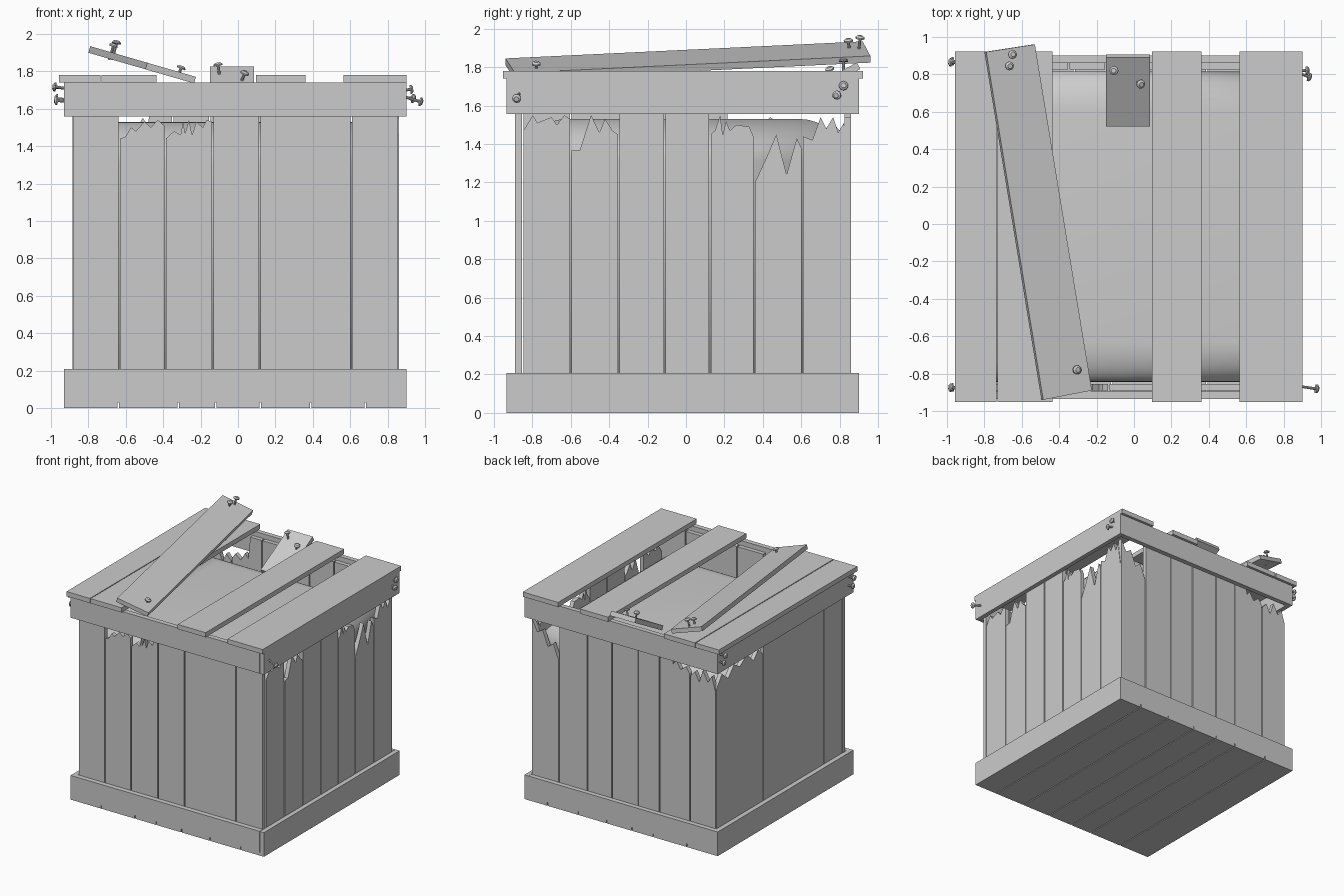
import bpy, bmesh
from mathutils import Vector


def finish(name, bm, smooth=False):
    bmesh.ops.recalc_face_normals(bm, faces=bm.faces)
    me = bpy.data.meshes.new(name)
    bm.to_mesh(me)
    bm.free()
    for p in me.polygons:
        p.use_smooth = smooth
    ob = bpy.data.objects.new(name, me)
    bpy.context.collection.objects.link(ob)
    return ob


def prism(name, outline, offset):
    """Extrude a flat outline by an offset vector."""
    bm = bmesh.new()
    face = bm.faces.new([bm.verts.new(p) for p in outline])
    ext = bmesh.ops.extrude_face_region(bm, geom=[face])
    bmesh.ops.translate(bm, vec=Vector(offset),
                        verts=[v for v in ext["geom"] if isinstance(v, bmesh.types.BMVert)])
    return finish(name, bm)


def box(name, x0, x1, y0, y1, z0, z1):
    return prism(name, [(x0, y0, z0), (x1, y0, z0), (x1, y1, z0), (x0, y1, z0)], (0, 0, z1 - z0))


def nail(name, base, direction, length):
    d = Vector(direction).normalized()
    bm = bmesh.new()
    # shaft, head disc, low dome: (bottom radius, top radius, start, height)
    for r1, r2, z, h in ((.007, .008, -.03, length + .03), (.024, .024, length, .008),
                         (.024, .013, length + .008, .009)):
        part = bmesh.ops.create_cone(bm, cap_ends=True, segments=10, radius1=r1, radius2=r2, depth=h)
        bmesh.ops.translate(bm, vec=(0, 0, z + h / 2), verts=part["verts"])
    ob = finish(name, bm)
    ob.rotation_euler = d.to_track_quat('Z', 'Y').to_euler()
    ob.location = base
    return ob


# Bottom boards running front to back
cuts = [-.93, -.64, -.32, -.12, .12, .39, .68, .90]
for i, (a, b) in enumerate(zip(cuts, cuts[1:])):
    box(f"bottom_board_{i}", a + (.004 if i else 0), b - (.004 if i < 6 else 0), -.935, .90, 0, .028)

# Lower and upper rails
for level, z0, z1 in (("lower", .028, .207), ("upper", 1.557, 1.74)):
    box(f"{level}_rail_front", -.93, .86, -.935, -.893, z0, z1)
    box(f"{level}_rail_back", -.93, .86, .86, .90, z0, z1)
    box(f"{level}_rail_right", .862, .90, -.935, .90, z0, z1)
    box(f"{level}_rail_left", -.93, -.89, -.893, .86, z0, z1)


# Wall boards, some with broken tops (points run along the wall, then height)
def wall(name, cuts, place, offset, broken):
    for i, (a, b) in enumerate(zip(cuts, cuts[1:])):
        a, b = a + .004, b - .004
        top = broken.get(i, [(0, 1.70), (1, 1.70)])
        line = [(a, .028), (b, .028)] + [(a + (b - a) * t, z) for t, z in reversed(top)]
        prism(f"{name}_board_{i}", [place(u, z) for u, z in line], offset)


wall("front", [-.885, -.635, -.39, -.135, .115, .605, .86],
     lambda u, z: (u, -.89, z), (0, .035, 0), {
    1: [(0, 1.44), (.12, 1.45), (.25, 1.5), (.36, 1.48), (.55, 1.53), (.7, 1.5), (.85, 1.54), (1, 1.51)],
    2: [(0, 1.44), (.18, 1.48), (.32, 1.46), (.37, 1.53), (.42, 1.47), (.5, 1.54), (.57, 1.46),
        (.66, 1.53), (.8, 1.5), (.88, 1.54), (1, 1.53)]})
wall("right", [-.85, -.60, -.35, -.11, .125, .355, .605, .855],
     lambda u, z: (.86, u, z), (-.035, 0, 0), {
    0: [(0, 1.47), (.2, 1.55), (.3, 1.51), (.6, 1.54), (.72, 1.5), (.88, 1.55), (1, 1.53)],
    1: [(0, 1.365), (.18, 1.37), (.42, 1.55), (.6, 1.46), (.72, 1.53), (.88, 1.47), (1, 1.45)],
    4: [(0, 1.45), (.1, 1.47), (.22, 1.55), (.28, 1.45), (.36, 1.52), (.45, 1.47), (.6, 1.5),
        (.9, 1.49), (1, 1.44)],
    5: [(0, 1.2), (.25, 1.33), (.46, 1.45), (.68, 1.24), (.9, 1.43), (1, 1.38)],
    6: [(0, 1.44), (.2, 1.42), (.38, 1.54), (.5, 1.48), (.65, 1.54), (.76, 1.46), (.88, 1.51), (1, 1.31)]})
wall("back", [-.885, -.64, -.35, -.15, .10, .33, .60, .86],
     lambda u, z: (u, .86, z), (0, -.035, 0), {
    0: [(0, 1.38), (.15, 1.5), (.3, 1.44), (.5, 1.53), (.65, 1.42), (.82, 1.5), (1, 1.45)],
    1: [(.0, 1.47), (.12, 1.52), (.3, 1.48), (.45, 1.55), (.55, 1.51), (.62, 1.70), (1, 1.70)],
    6: [(0, 1.25), (.2, 1.38), (.4, 1.34), (.6, 1.47), (.8, 1.44), (1, 1.54)]})
wall("left", [-.85, -.60, .22, .855],
     lambda u, z: (-.885, u, z), (.035, 0, 0), {
    2: [(0, 1.46), (.1, 1.52), (.2, 1.45), (.34, 1.54), (.5, 1.47), (.62, 1.52), (.75, 1.43),
        (.88, 1.5), (1, 1.40)]})

# Smooth rounded filling inside the crate
bm = bmesh.new()
bmesh.ops.create_cube(bm, size=1)
for v in bm.verts:
    v.co = Vector((v.co.x * 1.66 - .013, v.co.y * 1.66 - .015, .03 + (v.co.z + .5) * 1.5))
rim = [e for e in bm.edges if all(v.co.z > 1 for v in e.verts)]
bmesh.ops.bevel(bm, geom=rim, offset=.22, segments=8, profile=.5, affect='EDGES')
finish("filling", bm, smooth=True)

# Lid boards still in place
for i, (a, b) in enumerate(((-.957, -.736), (-.729, -.435), (.095, .36), (.565, .90))):
    box(f"lid_board_{i}", a, b, -.952, .922, 1.74, 1.78)

# Loose lid board lying askew
loose = [(x, y, 1.705 - .29 * x) for x, y in ((-.79, .92), (-.53, .96), (-.225, -.89), (-.485, -.94))]
prism("loose_lid_board", loose, (-.01, 0, -.035))

# Broken stub of a lid board tipping into the crate
prism("lid_board_stub", [(-.15, .89, 1.825), (.085, .89, 1.825), (.085, .52, 1.62), (-.15, .52, 1.62)],
      (0, .017, -.035))

# Bent-out nails: base, direction, length
nails = [
    ((-.665, .90, 1.89), (.25, .1, 1), .06), ((-.68, .85, 1.89), (.3, -.1, 1), .045),
    ((-.315, -.78, 1.79), (.4, 0, 1), .025),
    ((-.10, .82, 1.785), (-.15, 0, 1), .045), ((.02, .76, 1.75), (.4, -.3, 1), .04),
    ((.90, .82, 1.70), (1, 0, .15), .02), ((.90, .80, 1.66), (1, -.4, -.15), .035),
    ((.90, -.87, 1.66), (1, -.15, -.3), .075),
    ((-.93, .86, 1.71), (-1, .1, .1), .045), ((-.93, .87, 1.65), (-1, 0, .1), .035),
    ((-.93, -.88, 1.71), (-1, .1, .15), .045), ((-.93, -.87, 1.64), (-1, -.1, .1), .035)]
for i, n in enumerate(nails):
    nail(f"nail_{i}", *n)
